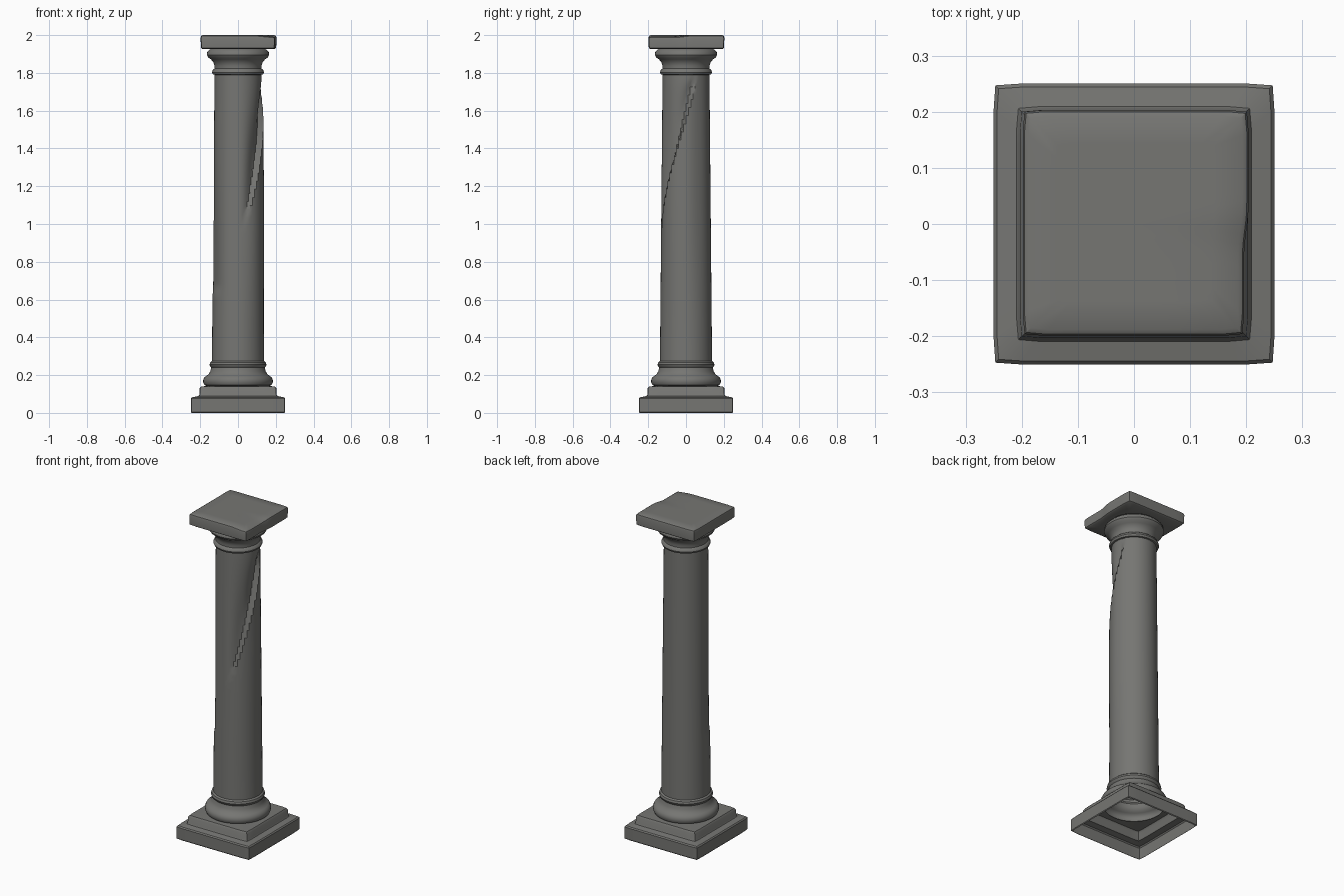
import bpy, bmesh, math

if "Cube" in bpy.data.objects:
    bpy.data.objects.remove(bpy.data.objects["Cube"])

N = 64  # points per ring (multiple of 8, so square corners land on a point)

stone = bpy.data.materials.new("grey stone")
stone.diffuse_color = (0.18, 0.18, 0.17, 1)
stone.use_nodes = True
stone.node_tree.nodes["Principled BSDF"].inputs["Base Color"].default_value = stone.diffuse_color


def smooth(a, b, x):
    t = min(1, max(0, (x - a) / (b - a)))
    return t * t * (3 - 2 * t)


def loft(name, profile, warp=None, cap=False):
    """Skin rings of (half width, z, square or round)."""
    bm = bmesh.new()
    rings = []
    for r, z, square in profile:
        ring = []
        for i in range(N):
            a = 2 * math.pi * i / N
            c, s = math.cos(a), math.sin(a)
            k = r / max(abs(c), abs(s)) if square else r
            if square:
                k = min(k, r * 1.414 - 0.004)
            x, y, h = k * c, k * s, z
            if warp:
                x, y, h = warp(x, y, h)
            ring.append(bm.verts.new((x, y, h)))
        rings.append(ring)
    for lo, hi in zip(rings, rings[1:]):
        for i in range(N):
            j = (i + 1) % N
            bm.faces.new((lo[i], lo[j], hi[j], hi[i]))
    if cap:
        top = rings[-1]
        mid = bm.verts.new((0, 0, sum(v.co.z for v in top) / N))
        for i in range(N):
            bm.faces.new((top[i], top[(i + 1) % N], mid))
    me = bpy.data.meshes.new(name)
    bm.to_mesh(me)
    bm.free()
    me.materials.append(stone)
    ob = bpy.data.objects.new(name, me)
    bpy.context.collection.objects.link(ob)
    bpy.ops.object.select_all(action='DESELECT')
    bpy.context.view_layer.objects.active = ob
    ob.select_set(True)
    bpy.ops.object.shade_smooth_by_angle(angle=math.radians(35))
    return ob


# Stepped square base, hollow underneath
loft("plinth", [(.246, 0, 1), (.25, .005, 1), (.25, .075, 1), (.244, .082, 1),
                (.209, .089, 1), (.205, .096, 1), (.203, .13, 1), (.196, .14, 1),
                (.165, .142, 0)])

# Round base mouldings
loft("base_moulding", [(.165, .142, 0), (.178, .148, 0), (.184, .16, 0), (.184, .175, 0),
                       (.178, .188, 0), (.168, .196, 0), (.157, .203, 0), (.147, .22, 0),
                       (.142, .24, 0), (.147, .245, 0), (.151, .255, 0), (.147, .268, 0),
                       (.138, .275, 0)])


# Tapered shaft with a broken front right side and a shallow chip on the left
def damage(x, y, z):
    deg = math.degrees(math.atan2(y, x))
    r = math.hypot(x, y)
    d = 0
    edge = 1.24 + (deg + 45) / 45 * .34
    window = smooth(-85, -45, deg) * (1 - smooth(-5, 35, deg))
    if z > edge:
        d -= .022 * window * (1 - smooth(edge + .05, 1.77, z))
    else:
        d += .008 * window * smooth(.35, 1.2, z)
    left = (deg + 360) % 360
    chip = smooth(165, 195, left) * (1 - smooth(200, 240, left))
    d -= .012 * chip * smooth(.62, .68, z) * (1 - smooth(.75, 1.6, z))
    k = (r + d) / r
    return x * k, y * k, z


shaft = [(.138 - .014 * i / 70, .275 + 1.515 * i / 70, 0) for i in range(71)]
loft("shaft", shaft, damage)

# Round capital mouldings
loft("capital_moulding", [(.124, 1.79, 0), (.133, 1.792, 0), (.138, 1.803, 0), (.134, 1.815, 0),
                          (.125, 1.822, 0), (.125, 1.838, 0), (.130, 1.855, 0), (.143, 1.872, 0),
                          (.158, 1.882, 0), (.165, 1.895, 0), (.163, 1.91, 0), (.152, 1.922, 0),
                          (.145, 1.926, 0)])


# Square top slab, slightly worn on its right side
def wear(x, y, z):
    worn = smooth(.08, .2, x) * smooth(-.03, .06, -y)
    if z > 1.95:
        z -= .008 * worn
    return x + .003 - .008 * worn, y + .002, z


loft("top_slab", [(.145, 1.926, 0), (.19, 1.926, 1), (.199, 1.932, 1), (.201, 1.985, 1),
                  (.198, 1.995, 1), (.19, 2, 1), (.14, 2, 1), (.07, 2, 1)], wear, cap=True)
